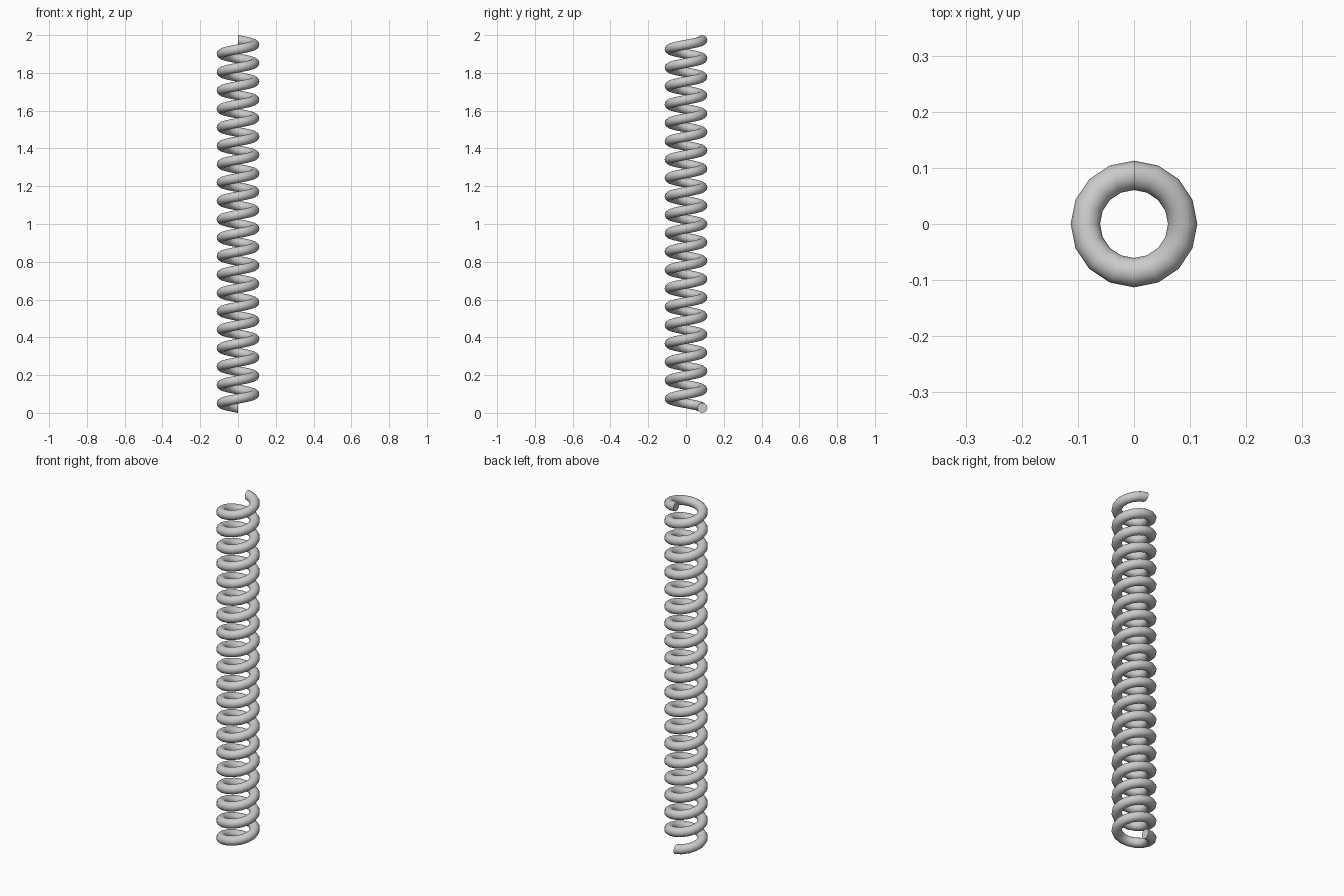
import bpy, bmesh
from math import sin, cos, pi

if "Cube" in bpy.data.objects:
    bpy.data.objects.remove(bpy.data.objects["Cube"])

TURNS, STEPS, SIDES = 20, 16, 16
COIL_R, WIRE_R, HEIGHT = 0.0867, 0.0262, 2.0
PITCH = (HEIGHT - 2 * WIRE_R) / TURNS

bm = bmesh.new()


def wire_ring(i):
    # upright circle of wire, starting at the back (+y) and climbing anticlockwise
    a = pi / 2 + 2 * pi * i / STEPS
    ring = []
    for k in range(SIDES):
        b = 2 * pi * k / SIDES
        r = COIL_R + WIRE_R * cos(b)
        z = WIRE_R + PITCH * i / STEPS + WIRE_R * sin(b)
        ring.append(bm.verts.new((r * cos(a), r * sin(a), z)))
    return ring


# coiled wire
rings = [wire_ring(i) for i in range(TURNS * STEPS + 1)]
for lo, hi in zip(rings, rings[1:]):
    for k in range(SIDES):
        n = (k + 1) % SIDES
        bm.faces.new((lo[k], lo[n], hi[n], hi[k]))

# flat wire ends
bm.faces.new(rings[0])
bm.faces.new(rings[-1])
bmesh.ops.recalc_face_normals(bm, faces=bm.faces[:])

mesh = bpy.data.meshes.new("coil_spring")
bm.to_mesh(mesh)
bm.free()
spring = bpy.data.objects.new("coil_spring", mesh)
bpy.context.collection.objects.link(spring)
bpy.context.view_layer.objects.active = spring
spring.select_set(True)
bpy.ops.object.shade_smooth_by_angle(angle=pi / 6)
